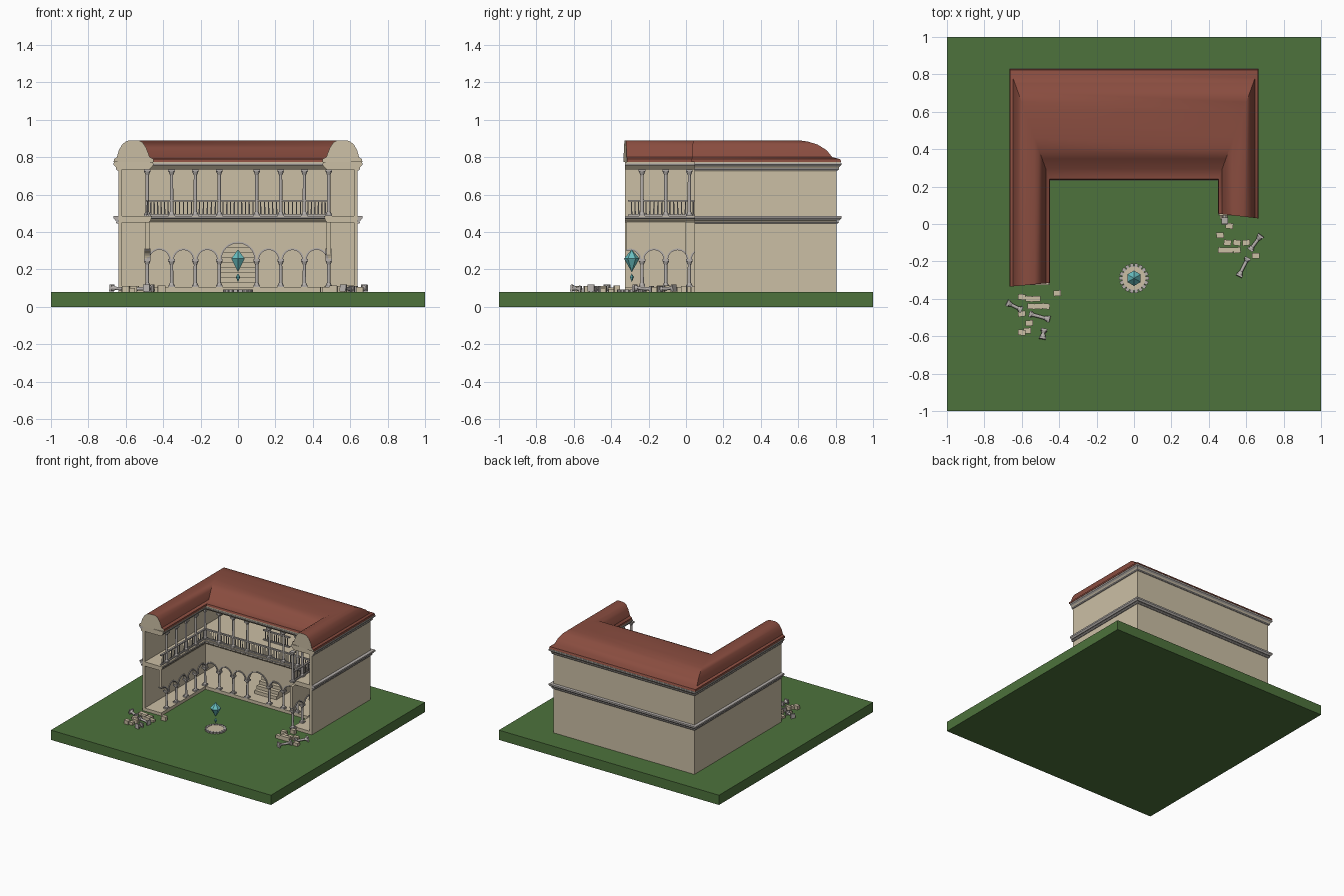
import bpy, bmesh, math, random
from mathutils import Vector, Matrix

random.seed(4)
cube = bpy.data.objects.get("Cube")
if cube:
    bpy.data.objects.remove(cube)


def material(name, r, g, b):
    m = bpy.data.materials.new(name)
    m.use_nodes = True
    m.diffuse_color = (r, g, b, 1)
    m.node_tree.nodes["Principled BSDF"].inputs["Base Color"].default_value = (r, g, b, 1)
    return m


GRASS = material("grass green", 0.075, 0.17, 0.045)
PLASTER = material("warm plaster", 0.60, 0.52, 0.375)
TILE = material("roof red", 0.25, 0.073, 0.05)
STONE = material("grey stone", 0.46, 0.43, 0.41)
CRYSTAL = material("crystal teal", 0.14, 0.52, 0.53)

GROUND, FLOOR, BALCONY, CEILING = 0.08, 0.105, 0.485, 0.735
END_L, END_R = -0.325, 0.045


def finish(name, bm, *mats):
    bmesh.ops.recalc_face_normals(bm, faces=bm.faces)
    mesh = bpy.data.meshes.new(name)
    bm.to_mesh(mesh)
    bm.free()
    for m in mats:
        mesh.materials.append(m)
    ob = bpy.data.objects.new(name, mesh)
    bpy.context.collection.objects.link(ob)
    return ob


def add_box(bm, centre, size, turn=0):
    mat = Matrix.Translation(centre) @ Matrix.Rotation(turn, 4, 'Z') @ Matrix.Diagonal((*size, 1))
    bmesh.ops.create_cube(bm, size=1, matrix=mat)


def add_cone(bm, centre, r1, r2, depth, sides):
    bmesh.ops.create_cone(bm, cap_ends=True, segments=sides, radius1=r1, radius2=r2,
                          depth=depth, matrix=Matrix.Translation(centre))


# U-shaped paths round the outer walls and round the courtyard
def outer(d, z):
    return [Vector(p) for p in ((-0.64 - d, END_L, z), (-0.64 - d, 0.805 + d, z),
                                (0.64 + d, 0.805 + d, z), (0.64 + d, END_R, z))]


def inner(d, z):
    return [Vector(p) for p in ((d - 0.485, END_L, z), (d - 0.485, 0.265 - d, z),
                                (0.485 - d, 0.265 - d, z), (0.485 - d, END_R, z))]


def loft(name, rows, *mats):
    """Closed section swept along the U; the end caps take the last material."""
    bm = bmesh.new()
    grid = [[bm.verts.new(p) for p in row] for row in rows]
    for a, b in zip(grid, grid[1:] + grid[:1]):
        for i in range(3):
            bm.faces.new((a[i], a[i + 1], b[i + 1], b[i]))
    for i in (0, 3):
        bm.faces.new([row[i] for row in grid]).material_index = len(mats) - 1
    return finish(name, bm, *mats)


# Ground and main shell
bm = bmesh.new()
add_box(bm, (0, 0, GROUND / 2), (2, 2, GROUND))
finish("ground", bm, GRASS)

loft("outer_wall", [outer(0, GROUND), outer(0, 0.75), outer(-0.02, 0.75), outer(-0.02, GROUND)], PLASTER)
loft("arcade_floor", [outer(-0.01, GROUND), outer(-0.01, FLOOR), inner(0.015, FLOOR),
                      inner(0.015, GROUND)], PLASTER)
loft("balcony_floor", [outer(-0.01, 0.45), outer(-0.01, BALCONY), inner(0.02, BALCONY),
                       inner(0.02, 0.465), inner(0.008, 0.45)], PLASTER)
loft("cornice", [outer(0, CEILING - 0.01), outer(0.022, 0.76), outer(0.022, 0.775), inner(0.03, 0.775),
                 inner(0.03, 0.755), inner(0.012, CEILING), inner(-0.02, CEILING),
                 outer(-0.015, CEILING)], PLASTER)


# Stone mouldings
def moulding(name, path, z, d, h):
    loft(name, [path(-0.005, z), path(d * 0.6, z), path(d, z + h * 0.5), path(d, z + h),
                path(-0.005, z + h)], STONE)


moulding("outer_floor_band", outer, 0.462, 0.026, 0.024)
moulding("outer_floor_lower_band", outer, 0.445, 0.012, 0.012)
moulding("inner_floor_band", inner, 0.468, 0.026, 0.014)
moulding("outer_cornice_band", outer, 0.75, 0.026, 0.02)
moulding("outer_cornice_lower_band", outer, 0.73, 0.013, 0.012)
moulding("inner_cornice_band", inner, 0.75, 0.033, 0.016)

# Rounded roof: one section stretched between the inner and outer eaves
section = [(1, .775), (.99, .79), (.92, .80), (.87, .837), (.79, .867), (.7, .884), (.62, .89),
           (.38, .89), (.28, .88), (.19, .85), (.1, .80), (.01, .79), (0, .775)]
eave_in = [(-0.45, -0.315), (-0.45, 0.235), (0.45, 0.235), (0.45, 0.055)]
eave_out = [(-0.665, -0.335), (-0.665, 0.83), (0.665, 0.83), (0.665, 0.03)]
rows = [[Vector((*Vector(a).lerp(Vector(b), t), z)) for a, b in zip(eave_in, eave_out)]
        for t, z in section]
roof = loft("roof", rows, TILE, PLASTER)
bpy.context.view_layer.objects.active = roof
roof.select_set(True)
bpy.ops.object.shade_smooth_by_angle(angle=math.radians(40))
roof.select_set(False)


# Columns, also reused lying broken on the grass
def column(name, base, height, r=0.0095, tilt=None):
    bm = bmesh.new()
    add_box(bm, (0, 0, 0.006), (0.034, 0.034, 0.012))
    add_cone(bm, (0, 0, 0.017), 0.015, 0.011, 0.01, 12)
    add_cone(bm, (0, 0, height / 2), r, r * 0.88, height - 0.02, 12)
    add_cone(bm, (0, 0, height - 0.02), r, 0.017, 0.018, 12)
    add_box(bm, (0, 0, height - 0.006), (0.036, 0.036, 0.012))
    ob = finish(name, bm, STONE)
    ob.location = base
    if tilt:
        ob.rotation_mode = 'QUATERNION'
        ob.rotation_quaternion = Vector(tilt).to_track_quat('Z', 'Y')


# Arch bay between two points: spandrel wall plus stone archivolt
def bay(p, q, keep=1.0):
    p, q = Vector(p), Vector(q)
    width, spring, top, n = (q - p).length, 0.252, 0.455, 16
    radius = width / 2 - 0.012

    def at(u, z):
        return Vector((*p.lerp(q, u / width), z))

    def arc(r):
        return [(width / 2 - r * math.cos(math.pi * i / n), spring + r * math.sin(math.pi * i / n))
                for i in range(n + 1)]

    count = round(n * keep)
    low = arc(radius)[:count + 1]
    lower = [(0, spring)] + low + ([(width, spring)] if keep == 1 else [])
    strips = {"arch_wall": (lower, [(u, top) for u, _ in lower], PLASTER, 0.022),
              "arch_trim": (low, arc(radius + 0.009)[:count + 1], STONE, 0.032)}
    for name, (a, b, mat, thick) in strips.items():
        bm = bmesh.new()
        va = [bm.verts.new(at(*c)) for c in a]
        vb = [bm.verts.new(at(*c)) for c in b]
        for i in range(len(a) - 1):
            bm.faces.new((va[i], va[i + 1], vb[i + 1], vb[i]))
        mod = finish(name, bm, mat).modifiers.new("thickness", 'SOLIDIFY')
        mod.thickness, mod.offset = thick, 0


def railing(p, q):
    p, q = Vector((*p, BALCONY)), Vector((*q, BALCONY))
    run = q - p
    turn = math.atan2(run.y, run.x)
    bm = bmesh.new()
    for z, h in ((0.082, 0.01), (0.005, 0.008)):
        add_box(bm, (p + q) / 2 + Vector((0, 0, z)), (run.length, 0.014, h), turn)
    n = round(run.length / 0.02)
    for i in range(1, n):
        add_cone(bm, p + run * i / n + Vector((0, 0, 0.042)), 0.0042, 0.003, 0.076, 6)
    finish("railing", bm, STONE)


# Two-storey gallery along the three sides of the courtyard
stops = [(-0.485, y) for y in (-0.235, -0.108, 0.018, 0.142, 0.265)]
stops += [(x, 0.265) for x in (-0.355, -0.228, -0.1, 0.1, 0.228, 0.355)]
stops += [(0.485, y) for y in (0.265, 0.142, 0.018)]
for x, y in stops:
    column("lower_column", (x, y, FLOOR), 0.15)
    column("upper_column", (x, y, BALCONY), CEILING - BALCONY)
for a, b in zip(stops, stops[1:]):
    bay(a, b)
    railing(a, b)
bay((-0.485, -0.235), (-0.485, -0.36), 0.6)
bay((0.485, 0.018), (0.485, -0.107), 0.2)
railing((-0.485, -0.235), (-0.485, -0.31))

# Staircase behind the central arch, with a landing rail above
bm = bmesh.new()
steps = 13
for i in range(steps):
    h = (0.45 - FLOOR) * (i + 1) / steps
    add_box(bm, (0, 0.37 + 0.031 * i, FLOOR + h / 2), (0.2, 0.031, h))
finish("staircase", bm, PLASTER)
railing((-0.12, 0.5), (0.12, 0.5))

# Round plinth and floating crystal
bm = bmesh.new()
add_cone(bm, (0, -0.29, 0.085), 0.066, 0.062, 0.01, 24)
finish("plinth", bm, PLASTER)
bm = bmesh.new()
for i in range(18):
    a = math.tau * i / 18
    add_box(bm, (0.07 * math.cos(a), 0.07 * math.sin(a) - 0.29, 0.086), (0.018, 0.02, 0.014), a)
finish("plinth_stones", bm, STONE)


def crystal(name, low, mid, high, r, sides):
    bm = bmesh.new()
    add_cone(bm, (0, -0.29, (low + mid) / 2), 0, r, mid - low, sides)
    add_cone(bm, (0, -0.29, (mid + high) / 2), r, 0, high - mid, sides)
    finish(name, bm, CRYSTAL)


crystal("crystal", 0.185, 0.258, 0.307, 0.041, 6)
crystal("small_crystal", 0.132, 0.16, 0.178, 0.012, 5)

# Rubble beside the broken wing ends
blocks = [(-.6, -.39), (-.56, -.4), (-.52, -.4), (-.41, -.37), (-.55, -.44), (-.51, -.44), (-.47, -.44),
          (-.6, -.48), (-.56, -.53), (-.6, -.58), (-.57, -.57), (.48, .04), (.51, -.01), (.46, -.06),
          (.5, -.1), (.55, -.1), (.6, -.1), (.47, -.14), (.51, -.14), (.55, -.14), (.65, -.17)]
bm = bmesh.new()
for x, y in blocks:
    h = random.uniform(0.015, 0.035)
    add_box(bm, (x, y, GROUND + h / 2), (0.04, 0.03, h), random.uniform(-0.15, 0.15))
finish("rubble_blocks", bm, PLASTER)

fallen = [((-.6, -.46), (-.68, -.42)), ((-.56, -.48), (-.45, -.51)), ((-.48, -.56), (-.49, -.615)),
          ((.62, -.14), (.68, -.06)), ((.61, -.18), (.56, -.28))]
for a, b in fallen:
    run = Vector(b) - Vector(a)
    column("fallen_column", (*a, GROUND + 0.015), run.length, tilt=(run.x, run.y, 0.006))
